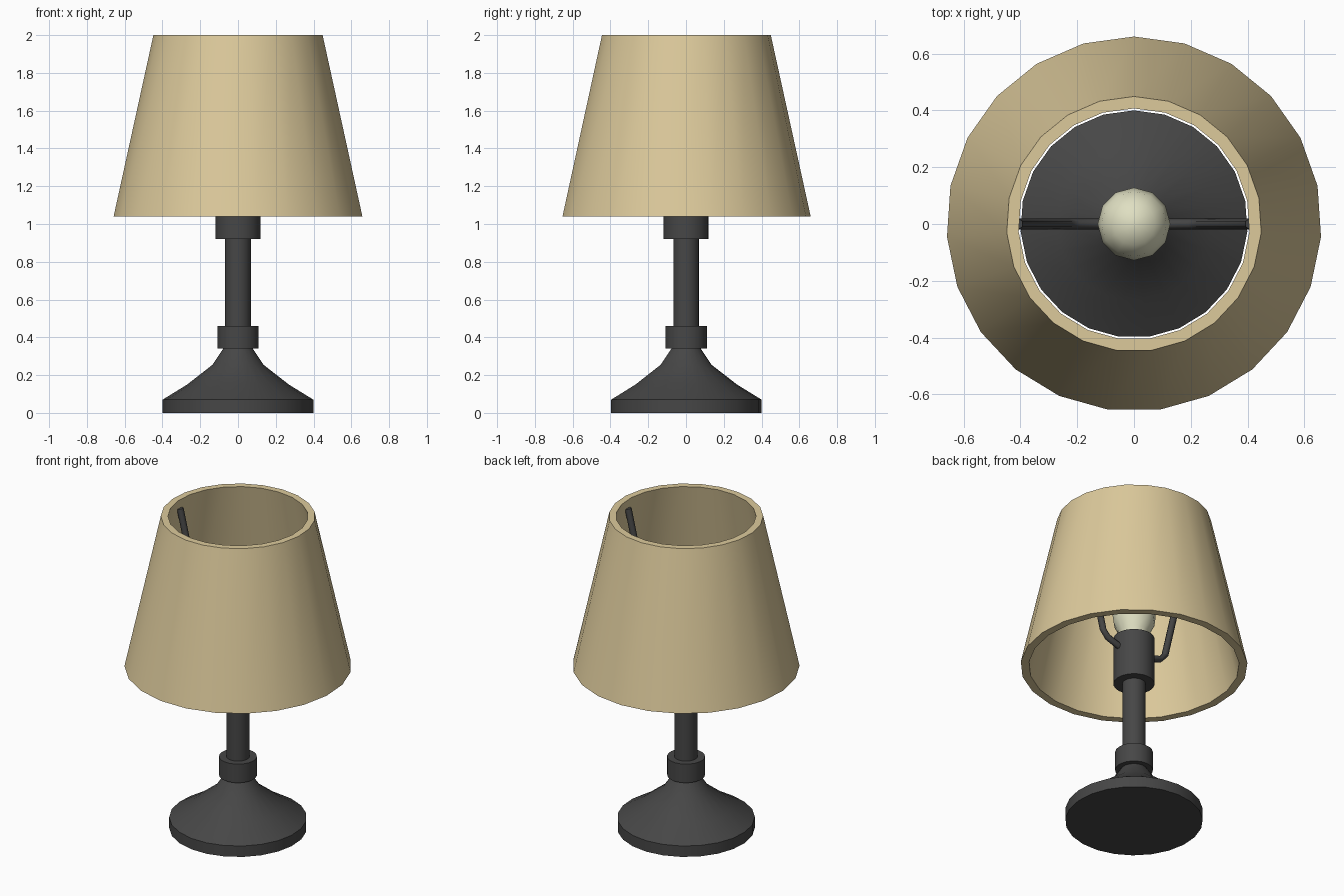
import bpy, bmesh, math
from mathutils import Vector

if "Cube" in bpy.data.objects:
    bpy.data.objects.remove(bpy.data.objects["Cube"])


def material(name, rgb):
    m = bpy.data.materials.new(name)
    m.diffuse_color = (*rgb, 1)
    m.use_nodes = True
    m.node_tree.nodes["Principled BSDF"].inputs["Base Color"].default_value = m.diffuse_color
    return m


DARK = material("charcoal metal", (0.062, 0.062, 0.062))
CREAM = material("cream fabric", (0.72, 0.59, 0.33))
GLASS = material("pale glass", (0.74, 0.74, 0.54))


def finish(bm, name, mat, angle=40):
    bmesh.ops.recalc_face_normals(bm, faces=bm.faces)
    me = bpy.data.meshes.new(name)
    bm.to_mesh(me)
    bm.free()
    me.materials.append(mat)
    ob = bpy.data.objects.new(name, me)
    bpy.context.collection.objects.link(ob)
    bpy.ops.object.select_all(action='DESELECT')
    ob.select_set(True)
    bpy.context.view_layer.objects.active = ob
    bpy.ops.object.shade_smooth_by_angle(angle=math.radians(angle))
    return ob


def lathe(name, profile, mat, sides=23, loop=False):
    """Turn (radius, z) points around z; open profiles get end caps."""
    bm = bmesh.new()
    rings = []
    for r, z in profile:
        rings.append([bm.verts.new((r * math.cos(a), r * math.sin(a), z))
                      for a in (math.pi / 2 + 2 * math.pi * i / sides for i in range(sides))])
    pairs = list(zip(rings, rings[1:]))
    if loop:
        pairs.append((rings[-1], rings[0]))
    else:
        bm.faces.new(rings[0])
        bm.faces.new(rings[-1])
    for a, b in pairs:
        for i in range(sides):
            j = (i + 1) % sides
            bm.faces.new((a[i], a[j], b[j], b[i]))
    return finish(bm, name, mat)


def tube(name, path, radius, mat, sides=6):
    """Sweep a polygon along a path in the xz plane."""
    pts = [Vector((x, 0, z)) for x, z in path]
    bm = bmesh.new()
    rings = []
    for i, p in enumerate(pts):
        t = (pts[min(i + 1, len(pts) - 1)] - pts[max(i - 1, 0)]).normalized()
        side, up = Vector((0, 1, 0)), t.cross(Vector((0, 1, 0)))
        rings.append([bm.verts.new(p + radius * (math.cos(a) * side + math.sin(a) * up))
                      for a in (2 * math.pi * k / sides for k in range(sides))])
    for a, b in zip(rings, rings[1:]):
        for k in range(sides):
            j = (k + 1) % sides
            bm.faces.new((a[k], a[j], b[j], b[k]))
    bm.faces.new(rings[0])
    bm.faces.new(rings[-1])
    return finish(bm, name, mat, 65)


# Foot, collar, pole and bulb socket
lathe("base", [(0.40, 0), (0.40, 0.07), (0.27, 0.15), (0.135, 0.255), (0.075, 0.345)], DARK)
lathe("collar", [(0.11, 0.34), (0.11, 0.46)], DARK)
lathe("pole", [(0.068, 0.45), (0.068, 0.93)], DARK)
lathe("socket", [(0.12, 0.92), (0.12, 1.22)], DARK)

# Bulb
lathe("bulb", [(0.08, 1.21), (0.09, 1.26), (0.12, 1.32), (0.128, 1.38), (0.115, 1.44),
               (0.075, 1.49), (0.02, 1.51)], GLASS, 12)

# Bent arms holding the shade
for s, label in ((1, "right"), (-1, "left")):
    path = [(0.08, 1.12), (0.20, 1.16), (0.235, 1.20), (0.41, 1.94)]
    tube("shade_arm_" + label, [(s * x, z) for x, z in path], 0.02, DARK)

# Hollow shade with thick walls
lathe("shade", [(0.66, 1.04), (0.449, 2.0), (0.407, 2.0), (0.612, 1.04)], CREAM, loop=True)
